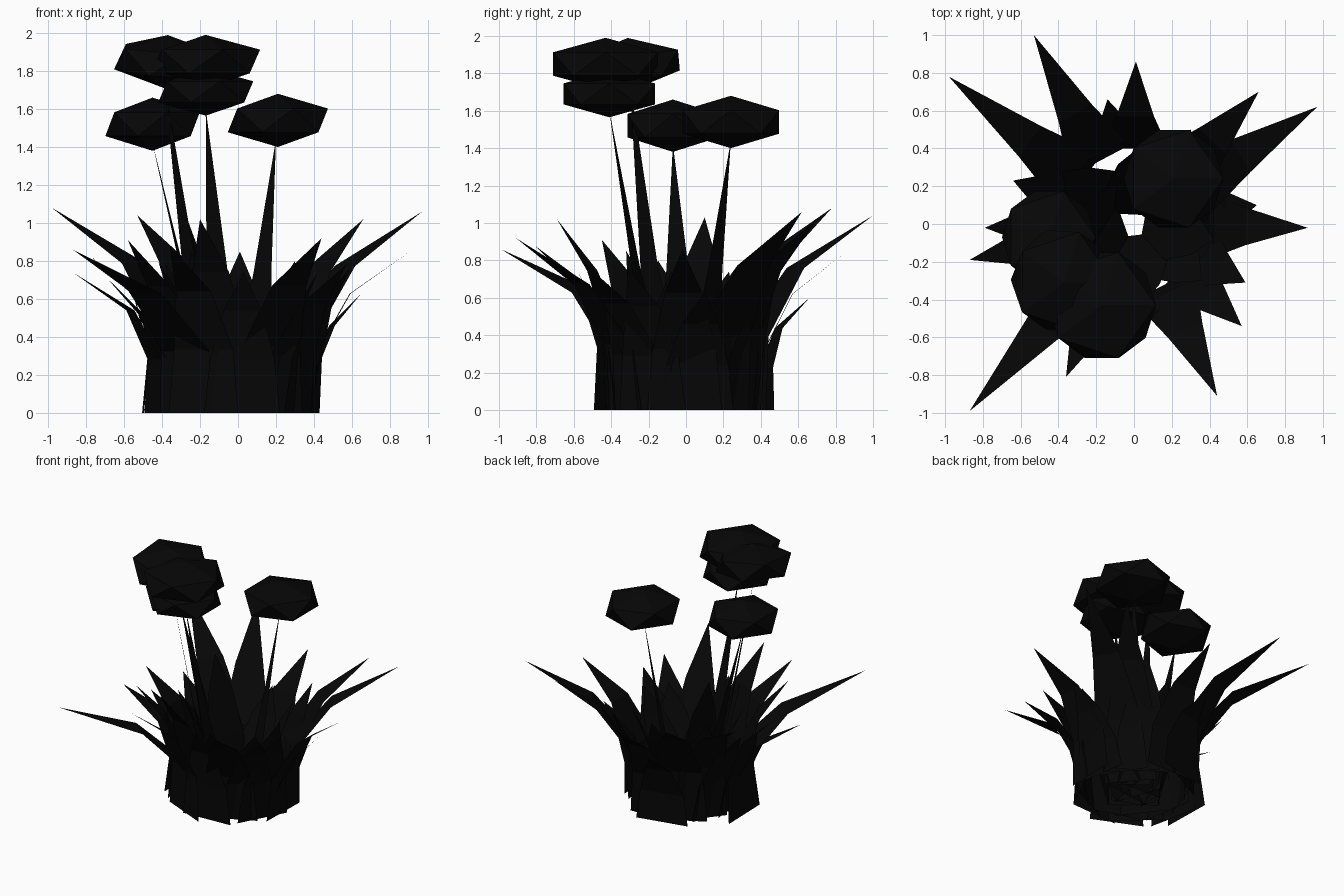
import bpy, bmesh
from mathutils import Vector, Matrix, Euler

dark = bpy.data.materials.new("dark")
dark.diffuse_color = (0.002, 0.002, 0.002, 1)


def finish(bm, name):
    mesh = bpy.data.meshes.new(name)
    bm.to_mesh(mesh)
    bm.free()
    mesh.materials.append(dark)
    ob = bpy.data.objects.new(name, mesh)
    bpy.context.collection.objects.link(ob)
    return ob


def blade(bm, sections, tip):
    """Flat tapering ribbon: sections are (radius, height, width), ending in a point."""
    out = Vector((tip[0], tip[1], 0)).normalized()
    side = Vector((-out.y, out.x, 0))
    rows = []
    for r, z, w in sections:
        c = out * r + Vector((0, 0, z))
        rows.append((bm.verts.new(c - side * w / 2), bm.verts.new(c + side * w / 2)))
    for a, b in zip(rows, rows[1:]):
        bm.faces.new((a[0], a[1], b[1], b[0]))
    bm.faces.new((rows[-1][0], rows[-1][1], bm.verts.new(tip)))


# outer leaves: tip (x, y, z) and base radius
outer_leaves = [
    (0.92, -0.02, 0.86, 0.40), (0.59, -0.31, 0.76, 0.38), (0.57, -0.54, 0.78, 0.34),
    (0.44, -0.91, 0.92, 0.36), (0.03, -0.58, 0.74, 0.42), (-0.20, -0.69, 1.02, 0.34),
    (-0.36, -0.81, 0.88, 0.45), (-0.87, -0.99, 0.86, 0.40), (-0.58, -0.45, 0.91, 0.30),
    (-0.87, -0.19, 0.74, 0.46), (-0.69, -0.10, 0.71, 0.36), (-0.79, -0.02, 0.84, 0.50),
    (-0.64, 0.23, 0.74, 0.36), (-0.98, 0.78, 1.08, 0.36), (-0.53, 1.00, 1.04, 0.38),
    (-0.14, 0.66, 0.60, 0.44), (0.01, 0.86, 0.85, 0.40), (0.30, 0.50, 0.80, 0.32),
    (0.66, 0.70, 1.02, 0.31), (0.97, 0.62, 1.06, 0.31), (0.65, 0.10, 0.63, 0.36),
]
bm = bmesh.new()
for x, y, z, base in outer_leaves:
    R = Vector((x, y)).length
    blade(bm, [(base, 0, 0.40),
               (0.5 * base + 0.22, 0.38 * z, 0.34),
               (0.42 + 0.34 * (R - 0.42), 0.73 * z, 0.20)], (x, y, z))
finish(bm, "outer_leaves")

# inner leaves: upright blades that start near the middle and lean outward
inner_leaves = [
    (-0.27, 0.10, 1.03, 0.12), (0.42, -0.08, 0.74, 0.05), (0.36, -0.30, 0.70, 0.18),
    (0.05, -0.42, 0.68, 0.06), (-0.25, -0.32, 0.85, 0.18), (-0.42, -0.15, 0.80, 0.05),
    (-0.38, 0.28, 0.78, 0.18), (0.02, 0.40, 0.74, 0.05), (0.30, 0.26, 0.74, 0.16),
]
bm = bmesh.new()
for x, y, z, base in inner_leaves:
    R = Vector((x, y)).length
    blade(bm, [(base, 0, 0.38), (0.4 * base + 0.4 * R, 0.4 * z, 0.32),
               (0.78 * R, 0.75 * z, 0.20)], (x, y, z))
finish(bm, "inner_leaves")

# flower stems: tall thin blades reaching the underside of the blooms
stem_tips = [(-0.45, -0.07, 1.42), (0.20, 0.24, 1.44), (-0.39, -0.30, 1.75), (-0.17, -0.41, 1.60)]
bm = bmesh.new()
for t in stem_tips:
    R = Vector(t[:2]).length
    blade(bm, [(0.35 * R, 0, 0.24), (0.5 * R, 0.45, 0.20), (0.65 * R, 0.75, 0.12)], t)
finish(bm, "flower_stems")

# blooms: squashed twenty-sided balls (centre, radius, half height, tilt)
blooms = [
    ((-0.45, -0.07, 1.52), 0.278, 0.14, (0, 0)),
    ((0.21, 0.24, 1.54), 0.295, 0.14, (0, 0)),
    ((-0.38, -0.30, 1.85), 0.300, 0.14, (0.08, 0.08)),
    ((-0.17, -0.43, 1.85), 0.320, 0.14, (0, 0)),
    ((-0.17, -0.41, 1.69), 0.280, 0.125, (0, 0)),
]
for i, (c, r, h, tilt) in enumerate(blooms):
    bm = bmesh.new()
    m = (Matrix.Translation(c) @ Euler((tilt[0], tilt[1], 0)).to_matrix().to_4x4()
         @ Matrix.Diagonal((r, r * 1.03, h, 1)))
    bmesh.ops.create_icosphere(bm, subdivisions=1, radius=1, matrix=m)
    finish(bm, f"bloom_{i + 1}")
